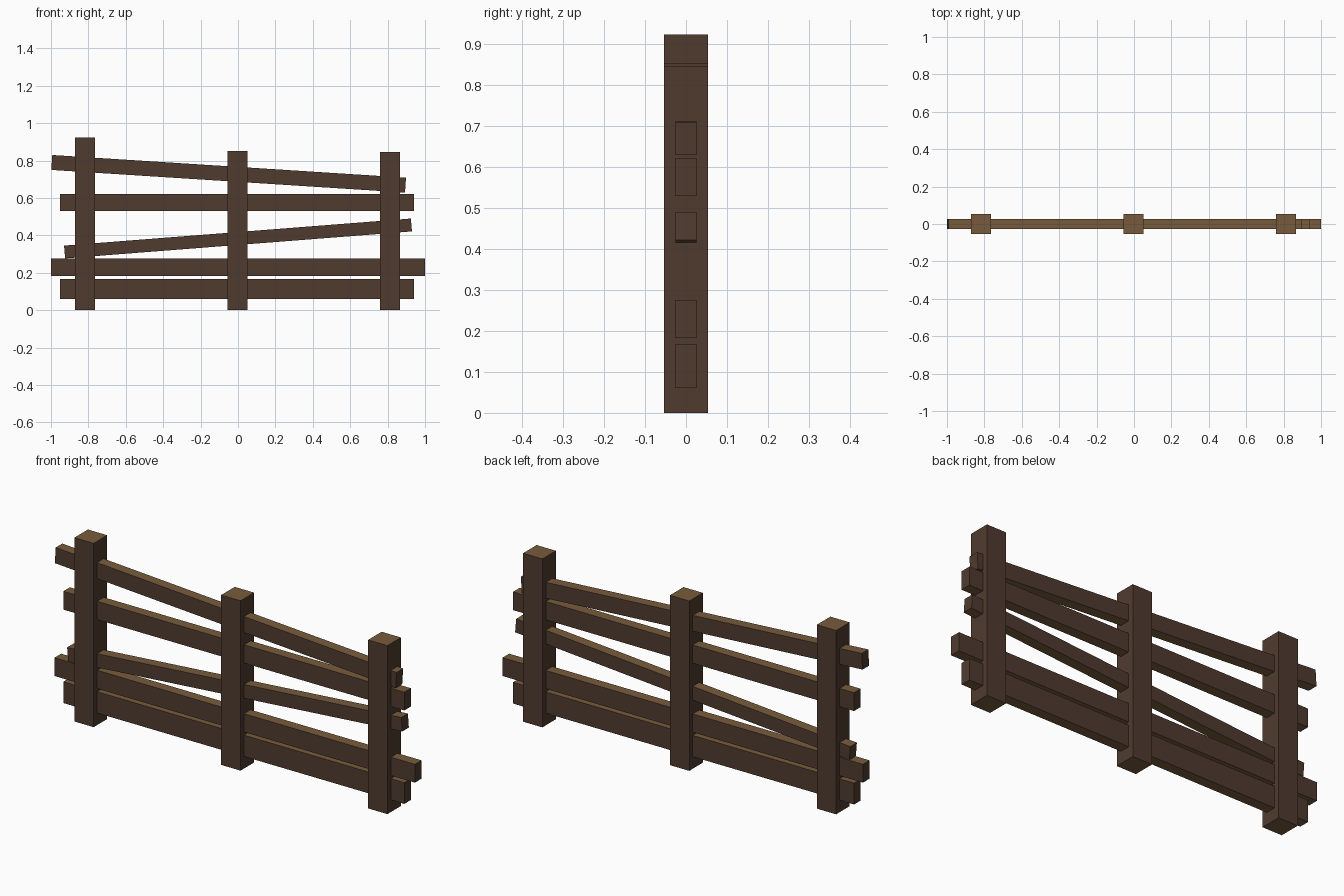
import bpy
import math

if "Cube" in bpy.data.objects:
    bpy.data.objects.remove(bpy.data.objects["Cube"])


def material(name, rgb):
    m = bpy.data.materials.new(name)
    m.diffuse_color = (*rgb, 1)
    m.use_nodes = True
    m.node_tree.nodes["Principled BSDF"].inputs["Base Color"].default_value = m.diffuse_color
    return m


dark = material("dark_wood", (0.080, 0.044, 0.028))
light = material("light_wood", (0.185, 0.105, 0.046))


def beam(name, center, size, tilt=0):
    """Box with light wood on the upward and downward faces."""
    bpy.ops.mesh.primitive_cube_add(size=1, location=center)
    ob = bpy.context.object
    ob.name = name
    for v in ob.data.vertices:
        v.co = [c * s for c, s in zip(v.co, size)]
    ob.rotation_euler.y = -math.radians(tilt)
    ob.data.materials.append(dark)
    ob.data.materials.append(light)
    for p in ob.data.polygons:
        p.material_index = int(abs(p.normal.z) > 0.5)


# Upright posts: x, height
for name, x, h in (("left_post", -0.817, 0.922),
                   ("middle_post", -0.002, 0.852),
                   ("right_post", 0.813, 0.845)):
    beam(name, (x, 0, h / 2), (0.107, 0.107, h))

# Rails: x centre, z centre, length, height, tilt in degrees
for name, x, z, length, h, tilt in (
        ("bottom_rail", -0.005, 0.114, 1.892, 0.107, 0),
        ("lower_rail", 0, 0.229, 2.0, 0.092, 0),
        ("rising_rail", 0, 0.383, 1.86, 0.069, 4.46),
        ("upper_rail", -0.005, 0.575, 1.892, 0.092, 0),
        ("falling_rail", -0.05, 0.729, 1.895, 0.08, -3.66)):
    beam(name, (x, 0, z), (length, 0.052, h), tilt)
